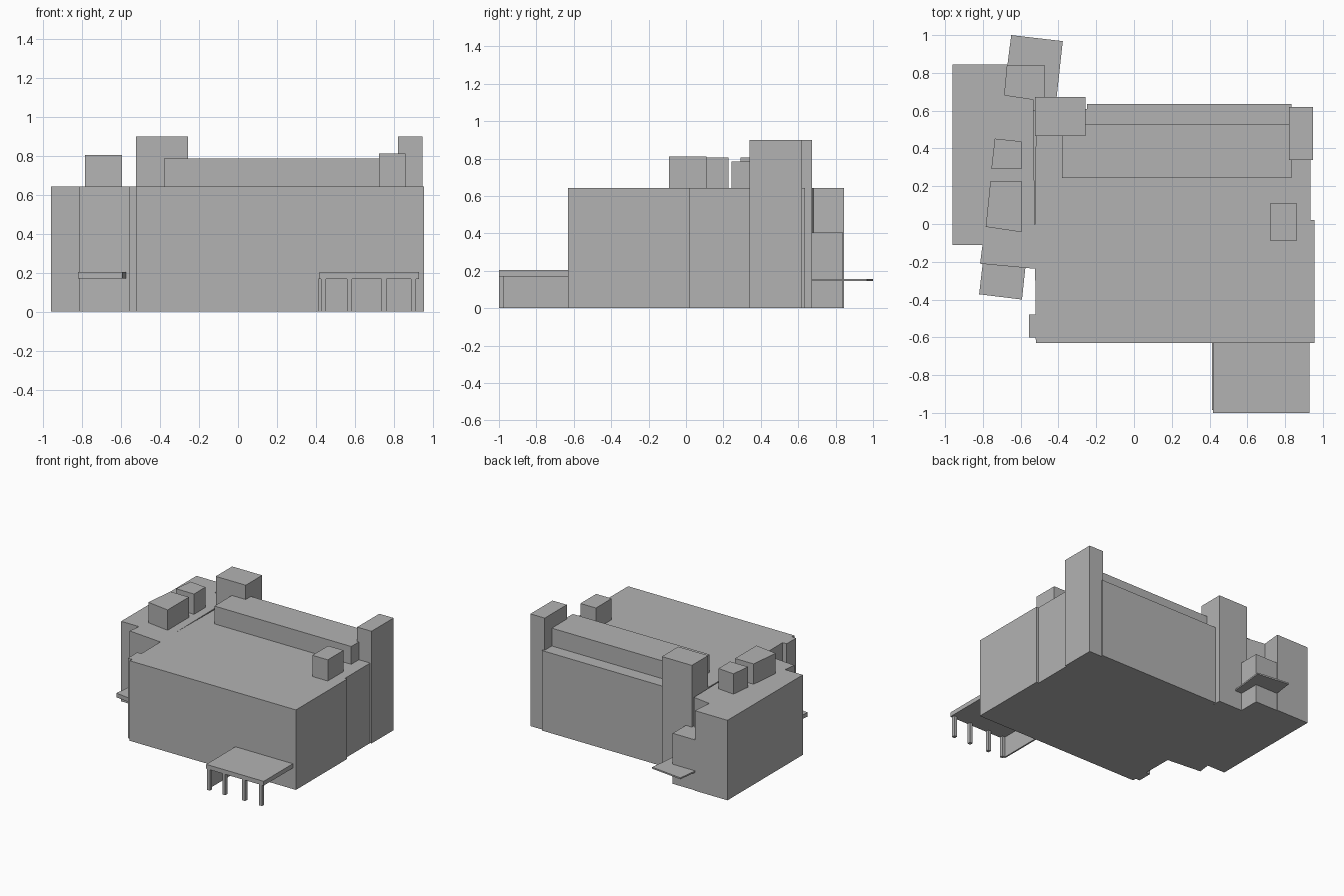
import bpy
import bmesh

# Remove the default cube
default_cube = bpy.data.objects.get("Cube")
if default_cube:
    bpy.data.objects.remove(default_cube, do_unlink=True)

# One plain grey for the whole massing
concrete = bpy.data.materials.new("concrete grey")
concrete.use_nodes = True
grey = (0.45, 0.45, 0.45, 1.0)
concrete.diffuse_color = grey
concrete.node_tree.nodes["Principled BSDF"].inputs["Base Color"].default_value = grey


def prism(name, outline, bottom, top):
    """Extrude a plan outline between two heights."""
    bm = bmesh.new()
    base = bm.faces.new([bm.verts.new((x, y, bottom)) for x, y in outline])
    side = bmesh.ops.extrude_face_region(bm, geom=[base])
    moved = [v for v in side["geom"] if isinstance(v, bmesh.types.BMVert)]
    bmesh.ops.translate(bm, verts=moved, vec=(0, 0, top - bottom))
    bmesh.ops.recalc_face_normals(bm, faces=bm.faces[:])
    mesh = bpy.data.meshes.new(name)
    bm.to_mesh(mesh)
    bm.free()
    mesh.materials.append(concrete)
    part = bpy.data.objects.new(name, mesh)
    bpy.context.scene.collection.objects.link(part)
    return part


def block(name, x_range, y_range, bottom, top):
    """Upright box given by its plan ranges."""
    (left, right), (front, back) = x_range, y_range
    outline = [(left, front), (right, front), (right, back), (left, back)]
    return prism(name, outline, bottom, top)


ROOF = 0.642
TOWER_TOP = 0.9

# Main hall, with its shallow steps on the sides and back
prism("main_hall", [
    (-0.52, -0.63), (0.955, -0.63), (0.955, 0.02), (0.935, 0.02),
    (0.935, 0.6), (0.835, 0.6), (0.835, 0.635), (-0.25, 0.635),
    (-0.25, 0.61), (-0.518, 0.61), (-0.525, -0.04),
], 0, ROOF)
block("wall_pier", (-0.557, -0.51), (-0.6, -0.48), 0, ROOF)

# Side wing, set slightly askew and parted from the hall by a narrow gap
prism("side_wing", [
    (-0.96, -0.11), (-0.802, -0.11), (-0.815, -0.21), (-0.523, -0.237),
    (-0.525, -0.04), (-0.533, 0.66), (-0.685, 0.683), (-0.67, 0.845),
    (-0.96, 0.845),
], 0, ROOF)
block("low_annex", (-0.69, -0.47), (0.6, 0.84), 0, 0.405)
block("gap_floor", (-0.54, -0.51), (-0.04, 0.66), 0, 0.01)

# Towers and rooftop rooms
block("rear_tower", (-0.523, -0.257), (0.465, 0.673), 0, TOWER_TOP)
block("corner_tower", (0.82, 0.947), (0.34, 0.62), 0, TOWER_TOP)
block("rooftop_gallery", (-0.38, 0.835), (0.243, 0.53), ROOF, 0.785)
block("rooftop_cabin", (0.723, 0.86), (-0.09, 0.11), ROOF, 0.812)
prism("wing_roof_room", [
    (-0.785, -0.015), (-0.595, -0.043), (-0.595, 0.228), (-0.76, 0.228),
], ROOF, 0.805)
prism("wing_roof_hut", [
    (-0.755, 0.292), (-0.595, 0.292), (-0.595, 0.437), (-0.737, 0.452),
], ROOF, 0.805)

# Thin ledges over the side doors
prism("front_ledge", [
    (-0.82, -0.372), (-0.593, -0.4), (-0.575, -0.23), (-0.8, -0.2),
], 0.17, 0.203)
prism("back_ledge", [
    (-0.69, 0.685), (-0.412, 0.65), (-0.377, 0.968), (-0.65, 1.0),
], 0.145, 0.157)

# Entrance canopy on a side screen and a row of posts
block("canopy", (0.418, 0.928), (-1.0, -0.63), 0.168, 0.203)
block("canopy_screen", (0.413, 0.425), (-0.985, -0.63), 0, 0.17)
for x in (0.438, 0.573, 0.75, 0.9):
    block("canopy_post", (x - 0.013, x + 0.013), (-0.999, -0.972), 0, 0.17)
